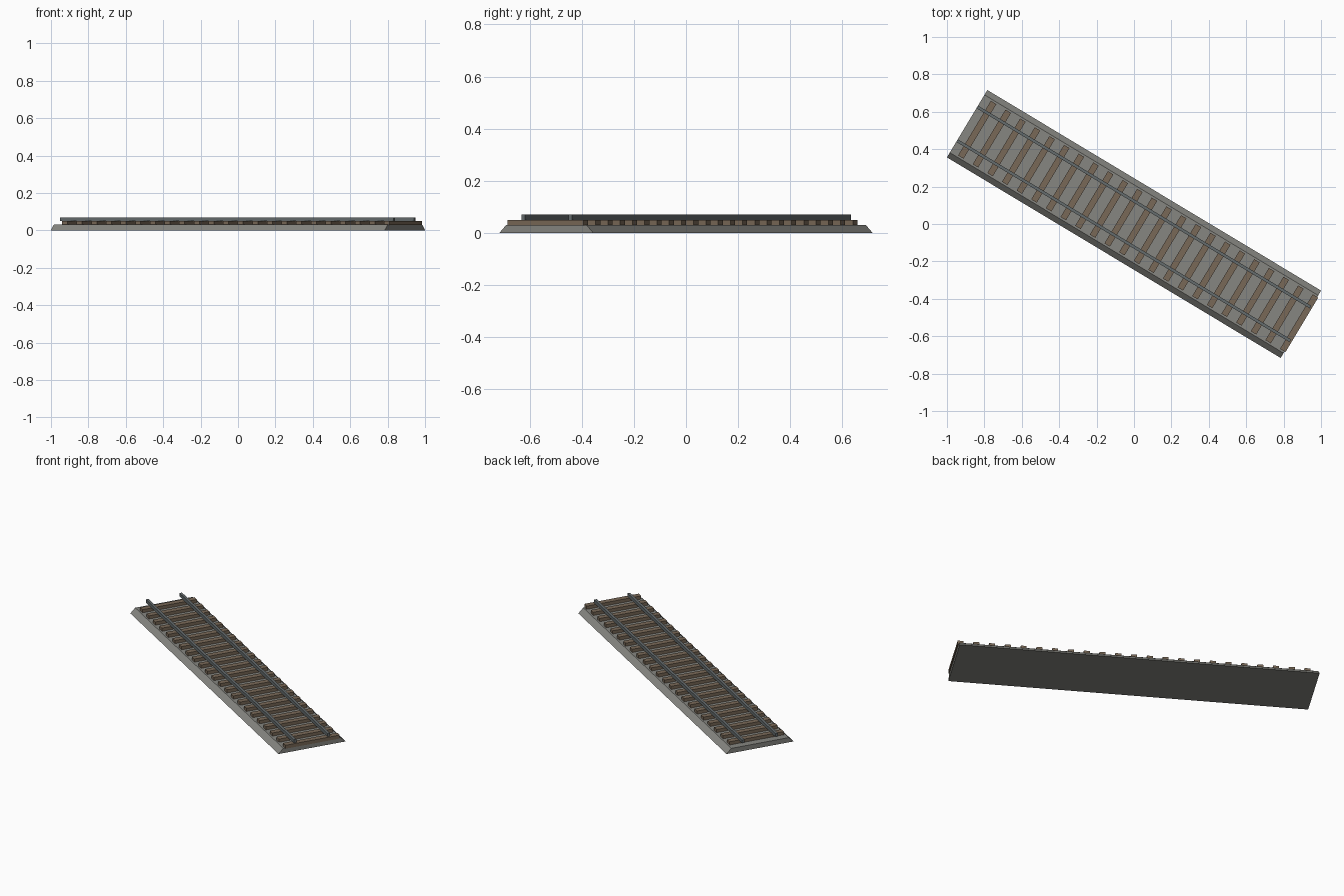
import bpy, bmesh, math
from mathutils import Matrix

if "Cube" in bpy.data.objects:
    bpy.data.objects.remove(bpy.data.objects["Cube"])

TURN = Matrix.Rotation(math.radians(-31), 4, 'Z')
HALF = 1.041          # half length of the track bed


def material(name, rgb):
    m = bpy.data.materials.new(name)
    m.use_nodes = True
    m.diffuse_color = (*rgb, 1)
    m.node_tree.nodes["Principled BSDF"].inputs["Base Color"].default_value = (*rgb, 1)
    return m


def extruded(name, profile, x0, x1, mat):
    """Extrude a (y, z) profile along the track from x0 to x1."""
    bm = bmesh.new()
    face = bm.faces.new([bm.verts.new((x0, y, z)) for y, z in profile])
    out = bmesh.ops.extrude_face_region(bm, geom=[face])
    moved = [v for v in out["geom"] if isinstance(v, bmesh.types.BMVert)]
    bmesh.ops.translate(bm, verts=moved, vec=(x1 - x0, 0, 0))
    bmesh.ops.recalc_face_normals(bm, faces=bm.faces)
    bm.transform(TURN)
    mesh = bpy.data.meshes.new(name)
    bm.to_mesh(mesh)
    bm.free()
    mesh.materials.append(mat)
    obj = bpy.data.objects.new(name, mesh)
    bpy.context.collection.objects.link(obj)
    return obj


def box_profile(y, half_width, z0, z1):
    return [(y - half_width, z0), (y + half_width, z0),
            (y + half_width, z1), (y - half_width, z1)]


gravel = material("gravel grey", (0.24, 0.24, 0.22))
wood = material("sleeper brown", (0.19, 0.14, 0.095))
steel = material("rail steel", (0.13, 0.15, 0.155))

# Ballast bed with sloping long sides and upright ends
extruded("ballast_bed", [(-0.21, 0), (0.21, 0), (0.18, 0.03), (-0.18, 0.03)],
         -HALF, HALF, gravel)

# Sleepers, the last one reaching just past the end of the bed
COUNT, FIRST, LAST = 23, -0.978, 1.03
for i in range(COUNT):
    x = FIRST + (LAST - FIRST) * i / (COUNT - 1)
    extruded(f"sleeper_{i + 1}", box_profile(0, 0.17, 0.028, 0.05),
             x - 0.017, x + 0.017, wood)

# Pair of rails
for side, y in (("left", 0.105), ("right", -0.105)):
    extruded(f"rail_{side}", box_profile(y, 0.008, 0.049, 0.07),
             -HALF, HALF - 0.003, steel)
